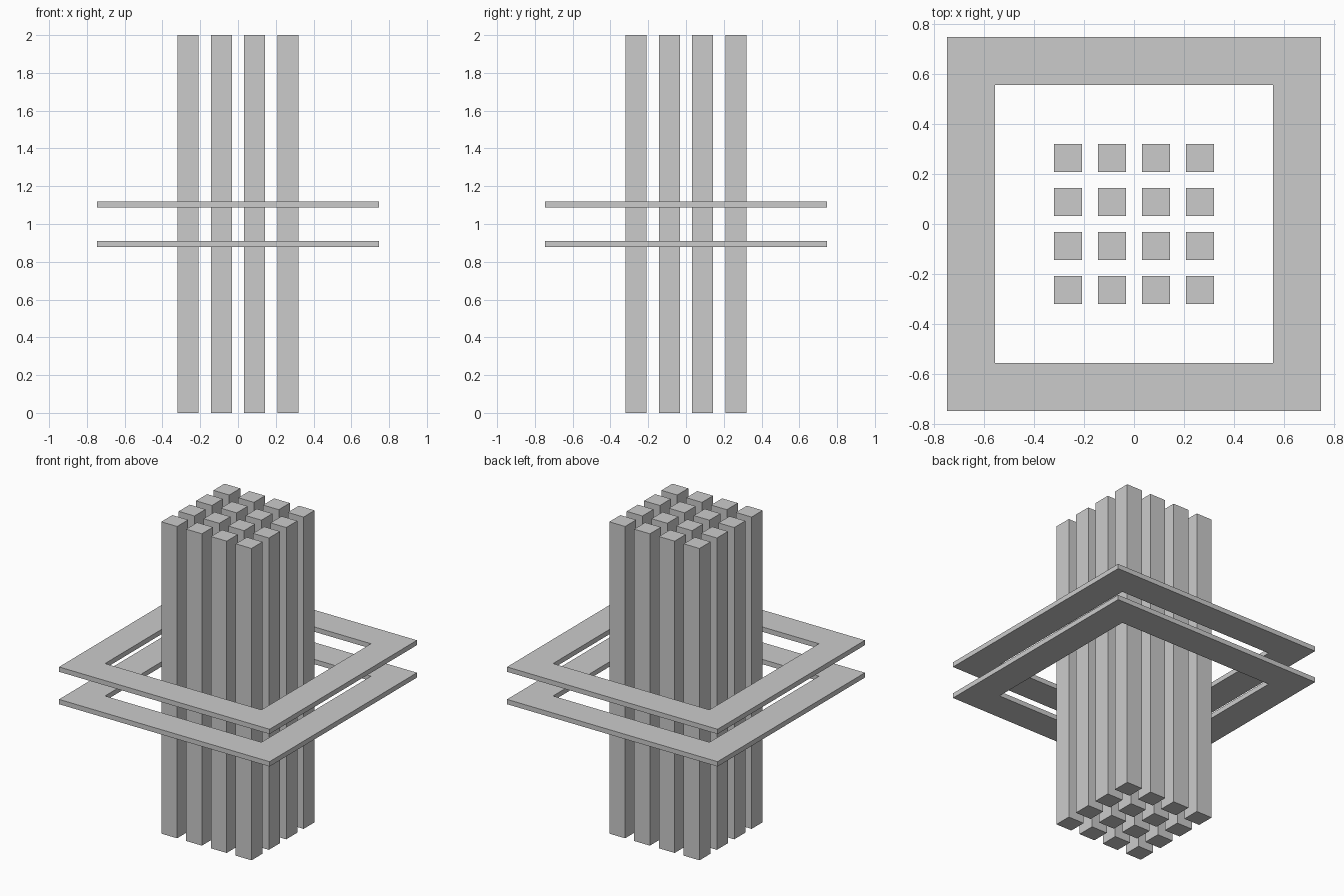
import bpy
import bmesh

if "Cube" in bpy.data.objects:
    bpy.data.objects.remove(bpy.data.objects["Cube"])


def finish(name, bm, z):
    bmesh.ops.recalc_face_normals(bm, faces=bm.faces)
    mesh = bpy.data.meshes.new(name)
    bm.to_mesh(mesh)
    bm.free()
    obj = bpy.data.objects.new(name, mesh)
    obj.location.z = z
    bpy.context.collection.objects.link(obj)
    return obj


def column(name, x, y, width, height):
    bm = bmesh.new()
    bmesh.ops.create_cube(bm, size=1)
    bmesh.ops.scale(bm, verts=bm.verts, vec=(width, width, height))
    bmesh.ops.translate(bm, verts=bm.verts, vec=(x, y, height / 2))
    return finish(name, bm, 0)


def square_frame(name, outer, inner, z, thickness):
    # Flat mitred ring, extruded upwards
    bm = bmesh.new()
    corners = [(-1, -1), (1, -1), (1, 1), (-1, 1)]
    out = [bm.verts.new((x * outer, y * outer, 0)) for x, y in corners]
    inn = [bm.verts.new((x * inner, y * inner, 0)) for x, y in corners]
    for i in range(4):
        j = (i + 1) % 4
        bm.faces.new((out[i], out[j], inn[j], inn[i]))
    ext = bmesh.ops.extrude_face_region(bm, geom=bm.faces[:], use_keep_orig=True)
    top = [v for v in ext["geom"] if isinstance(v, bmesh.types.BMVert)]
    bmesh.ops.translate(bm, verts=top, vec=(0, 0, thickness))
    return finish(name, bm, z)


# Four by four bundle of square columns
PITCH = 0.176
for row in range(4):
    for col in range(4):
        column(f"column_{row + 1}_{col + 1}",
               (col - 1.5) * PITCH, (row - 1.5) * PITCH, 0.112, 2.0)

# Two flat square frames around the middle
square_frame("lower_frame", 0.747, 0.555, 0.879, 0.031)
square_frame("upper_frame", 0.747, 0.555, 1.087, 0.031)
